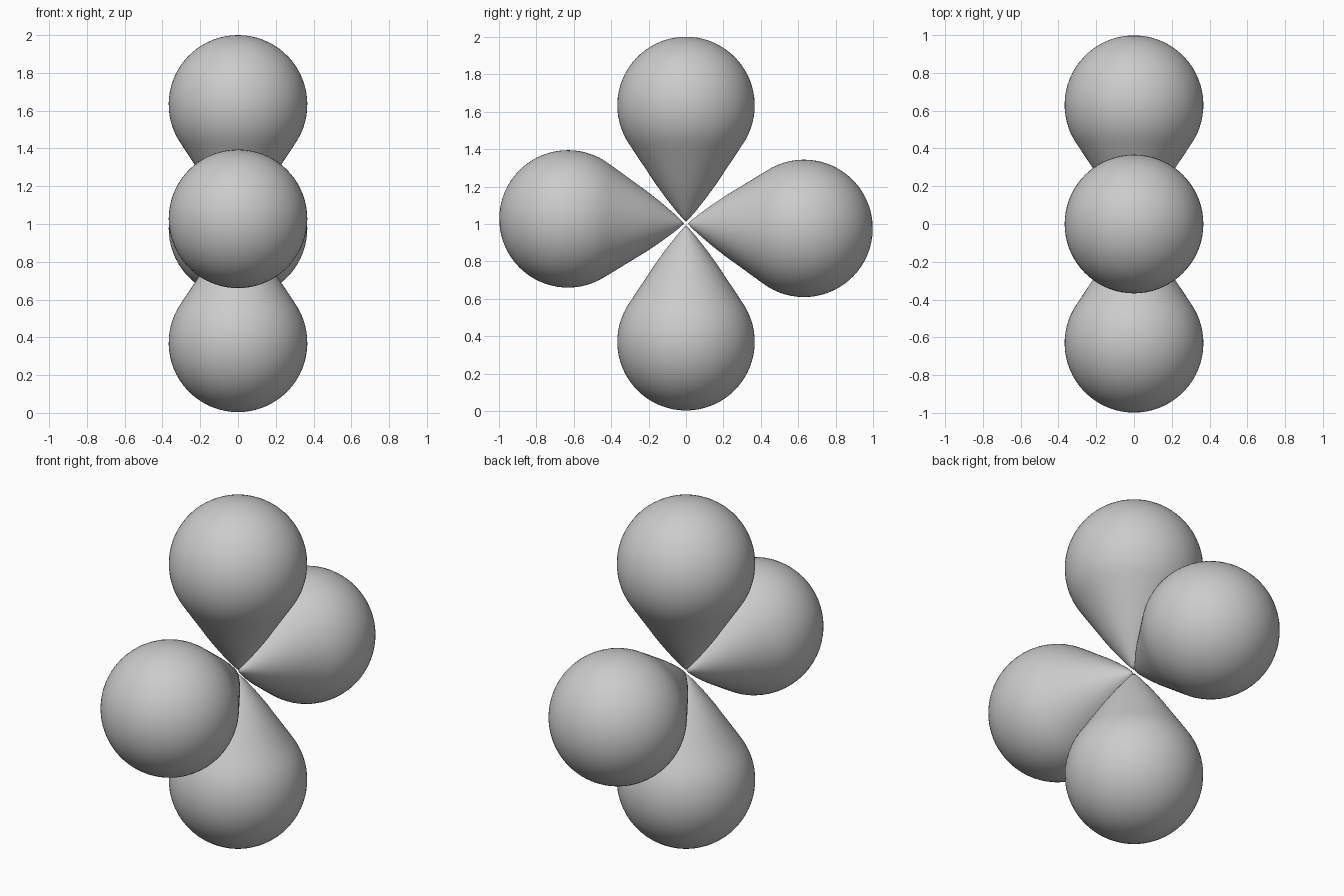
import bpy, bmesh, math
from mathutils import Matrix

if "Cube" in bpy.data.objects:
    bpy.data.objects.remove(bpy.data.objects["Cube"])

CENTRE_Z = 1.002
R, BALL = 0.367, 0.631   # ball radius and its distance from the centre
SEGS = 72

# Teardrop profile (radius, distance): pointed neck, then round end
profile = [(0, 0.01), (0.022, 0.032), (0.05, 0.064), (0.11, 0.14),
           (0.165, 0.216), (0.215, 0.292), (0.262, 0.362)]
for i in range(25):
    a = math.radians(-35 + 125 * i / 24)
    profile.append((R * math.cos(a) if i < 24 else 0, BALL + R * math.sin(a)))


def lobe(name, angle):
    """Teardrop of revolution, tip at the centre, turned about x."""
    bm = bmesh.new()
    verts = [bm.verts.new((r, 0, d)) for r, d in profile]
    edges = [bm.edges.new(p) for p in zip(verts, verts[1:])]
    bmesh.ops.spin(bm, geom=verts + edges, cent=(0, 0, 0), axis=(0, 0, 1),
                   angle=2 * math.pi, steps=SEGS)
    bmesh.ops.remove_doubles(bm, verts=bm.verts[:], dist=1e-5)
    bmesh.ops.recalc_face_normals(bm, faces=bm.faces[:])
    bm.transform(Matrix.Translation((0, 0, CENTRE_Z))
                 @ Matrix.Rotation(math.radians(angle), 4, 'X'))
    for f in bm.faces:
        f.smooth = True
    me = bpy.data.meshes.new(name)
    bm.to_mesh(me)
    bm.free()
    bpy.context.collection.objects.link(bpy.data.objects.new(name, me))


# Four lobes, the horizontal pair slightly tilted
for name, angle in (("top_lobe", 0), ("front_lobe", 87.7),
                    ("bottom_lobe", 180), ("back_lobe", 267.7)):
    lobe(name, angle)
